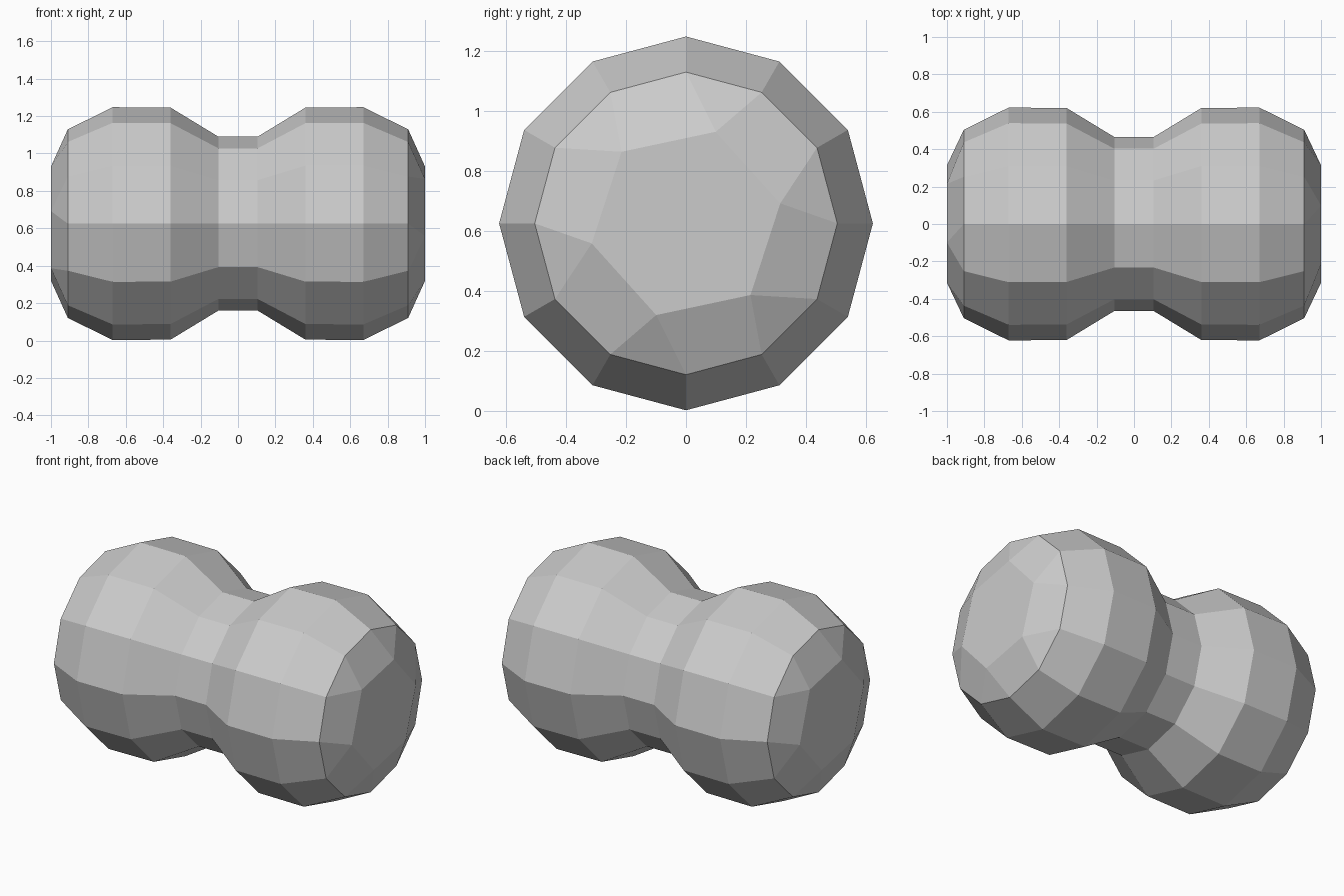
import bpy, bmesh
from math import cos, sin, radians

if "Cube" in bpy.data.objects:
    bpy.data.objects.remove(bpy.data.objects["Cube"])

CZ, SIDES = 0.625, 12
# (x, radius) profile of the lathed body
half = [(0.105, 0.465), (0.36, 0.62), (0.67, 0.6225), (0.91, 0.504)]
profile = [(-x, r) for x, r in reversed(half)] + half

bm = bmesh.new()


def ring(x, r, count, start=0, flip=1):
    """Ring of vertices around the x axis."""
    step = 360 / count
    return [bm.verts.new((x, flip * r * cos(radians(start + i * step)),
                          CZ + r * sin(radians(start + i * step)))) for i in range(count)]


# Twelve-sided waisted body
rings = [ring(x, r, SIDES) for x, r in profile]
for a, b in zip(rings, rings[1:]):
    for i in range(SIDES):
        j = (i + 1) % SIDES
        bm.faces.new((a[i], a[j], b[j], b[i]))

# Domed ends: the outer twelve sides step down to a twisted flat hexagon
for side, outer in ((1, rings[-1]), (-1, rings[0])):
    if side < 0:  # reorder so the left end is the right end turned half round
        outer = [outer[(6 - i) % SIDES] for i in range(SIDES)]
    inner = ring(side, 0.321, 6, 12, side)
    for k in range(6):
        n = (k + 1) % 6
        o0, o1, o2 = (outer[(2 * k + d) % SIDES] for d in range(3))
        bm.faces.new((inner[k], o0, o1))
        bm.faces.new((inner[k], o1, o2, inner[n]))
    bm.faces.new(inner)

bmesh.ops.recalc_face_normals(bm, faces=bm.faces[:])
mesh = bpy.data.meshes.new("waisted_body")
bm.to_mesh(mesh)
bm.free()
bpy.context.collection.objects.link(bpy.data.objects.new("waisted_body", mesh))
